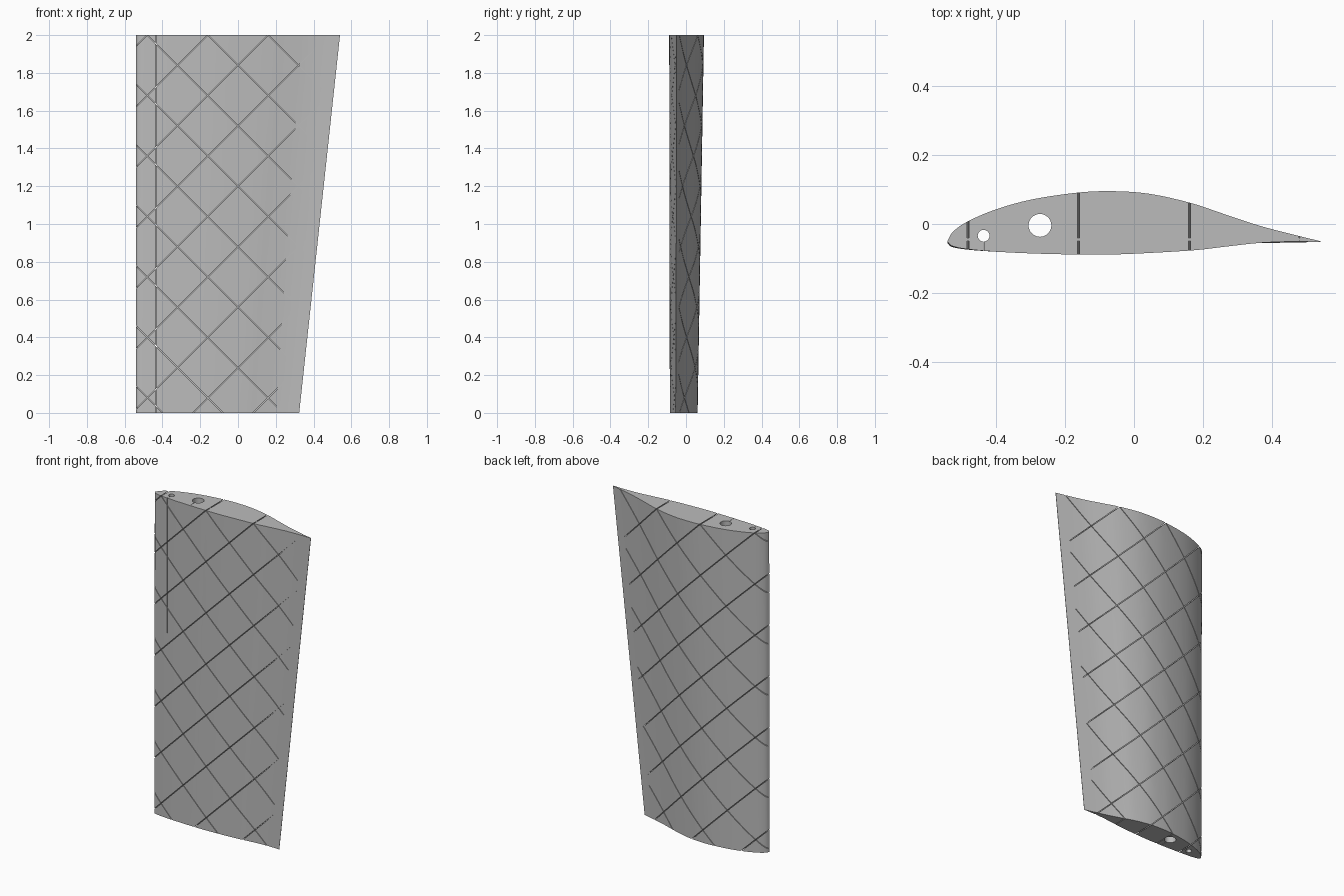
import bpy, bmesh, math
from mathutils import Vector, Matrix

cube = bpy.data.objects.get("Cube")
if cube:
    bpy.data.objects.remove(cube, do_unlink=True)

HEIGHT = 2.0
LEAD = -0.54          # straight leading edge
TIP_SCALE = 0.8       # chord ratio, bottom section to top section
TIP_SHIFT = -0.0145

# Aerofoil outline, upper surface then lower surface
UPPER = [(-0.54, -0.05), (-0.523, -0.022), (-0.48, 0.008), (-0.40, 0.042), (-0.30, 0.07),
         (-0.17, 0.09), (-0.07, 0.095), (0.04, 0.088), (0.16, 0.062), (0.26, 0.029),
         (0.36, -0.004), (0.45, -0.028), (0.54, -0.05)]
LOWER = [(0.54, -0.052), (0.45, -0.051), (0.36, -0.055), (0.26, -0.066), (0.16, -0.077),
         (-0.05, -0.088), (-0.18, -0.088), (-0.30, -0.085), (-0.40, -0.08), (-0.48, -0.073),
         (-0.525, -0.064), (-0.54, -0.05)]

grey = bpy.data.materials.new("plain grey")
grey.use_nodes = True
grey.diffuse_color = (0.5, 0.5, 0.5, 1)
grey.node_tree.nodes["Principled BSDF"].inputs["Base Color"].default_value = (0.5, 0.5, 0.5, 1)


def smooth(points, steps=5):
    """Catmull-Rom curve through the points, without the last one."""
    p = [Vector(q) for q in points]
    p = [2 * p[0] - p[1]] + p + [2 * p[-1] - p[-2]]
    out = []
    for a, b, c, d in zip(p, p[1:], p[2:], p[3:]):
        for i in range(steps):
            t = i / steps
            out.append(0.5 * (2 * b + (c - a) * t + (2 * a - 5 * b + 4 * c - d) * t ** 2
                              + (3 * b - a - 3 * c + d) * t ** 3))
    return out


def make_object(name, bm):
    bmesh.ops.recalc_face_normals(bm, faces=bm.faces)
    mesh = bpy.data.meshes.new(name)
    bm.to_mesh(mesh)
    bm.free()
    mesh.materials.append(grey)
    obj = bpy.data.objects.new(name, mesh)
    bpy.context.collection.objects.link(obj)
    return obj


def add_box(bm, centre, size, turn=0.0):
    m = (Matrix.Translation(centre) @ Matrix.Rotation(turn, 4, 'Y')
         @ Matrix.Diagonal((*size, 1)))
    bmesh.ops.create_cube(bm, size=1, matrix=m)


# Tapered wing panel
outline = smooth(UPPER) + [Vector(UPPER[-1])] + smooth(LOWER)
bm = bmesh.new()
top = [bm.verts.new((p.x, p.y, HEIGHT)) for p in outline]
bottom = [bm.verts.new((LEAD + (p.x - LEAD) * TIP_SCALE, p.y * TIP_SCALE + TIP_SHIFT, 0))
          for p in outline]
bm.faces.new(top)
bm.faces.new(bottom[::-1])
for i in range(len(outline)):
    j = (i + 1) % len(outline)
    bm.faces.new((top[i], bottom[i], bottom[j], top[j]))
wing = make_object("wing_panel", bm)

cutters = []

# Diagonal rib slits, one cutter for each direction
MID = -0.045          # uncut web along the chord line
for name, s in (("rising_slit_cutter", 1), ("falling_slit_cutter", -1)):
    bm = bmesh.new()
    for k in range(-7, 9):
        c = 1.84 - 0.32 * k if s > 0 else 2.48 - 0.32 * k - 0.32
        x0, x1 = -0.6, (0.26 + 0.11 * c) / (1 - 0.11 * s)
        z0, z1 = c + s * x0, c + s * x1
        if max(z0, z1) < 0 or min(z0, z1) > HEIGHT or x1 <= x0:
            continue
        length = math.hypot(x1 - x0, z1 - z0)
        for y0, y1 in ((-0.15, MID - 0.004), (MID + 0.004, 0.15)):
            add_box(bm, ((x0 + x1) / 2, (y0 + y1) / 2, (z0 + z1) / 2),
                    (length, y1 - y0, 0.004), -s * math.pi / 4)
    cutters.append(make_object(name, bm))

# Spar holes with a hairline slit down to the lower skin
for name, x, y, r in (("main_spar_cutter", -0.272, -0.004, 0.033),
                      ("front_spar_cutter", -0.435, -0.034, 0.017)):
    bm = bmesh.new()
    bmesh.ops.create_cone(bm, cap_ends=True, segments=32, radius1=r, radius2=r, depth=3,
                          matrix=Matrix.Translation((x, y, 1)))
    cutters.append(make_object(name, bm))
    bm = bmesh.new()
    add_box(bm, (x, (y - 0.15) / 2, 1), (0.001, y + 0.15, 2.5))
    cutters.append(make_object(name.replace("cutter", "slit_cutter"), bm))

bpy.context.view_layer.objects.active = wing
wing.select_set(True)
for cutter in cutters:
    mod = wing.modifiers.new(cutter.name, 'BOOLEAN')
    mod.operation = 'DIFFERENCE'
    mod.solver = 'EXACT'
    mod.object = cutter
    bpy.ops.object.modifier_apply(modifier=mod.name)
for cutter in cutters:
    bpy.data.objects.remove(cutter, do_unlink=True)

bpy.ops.object.shade_smooth_by_angle(angle=math.radians(30))
